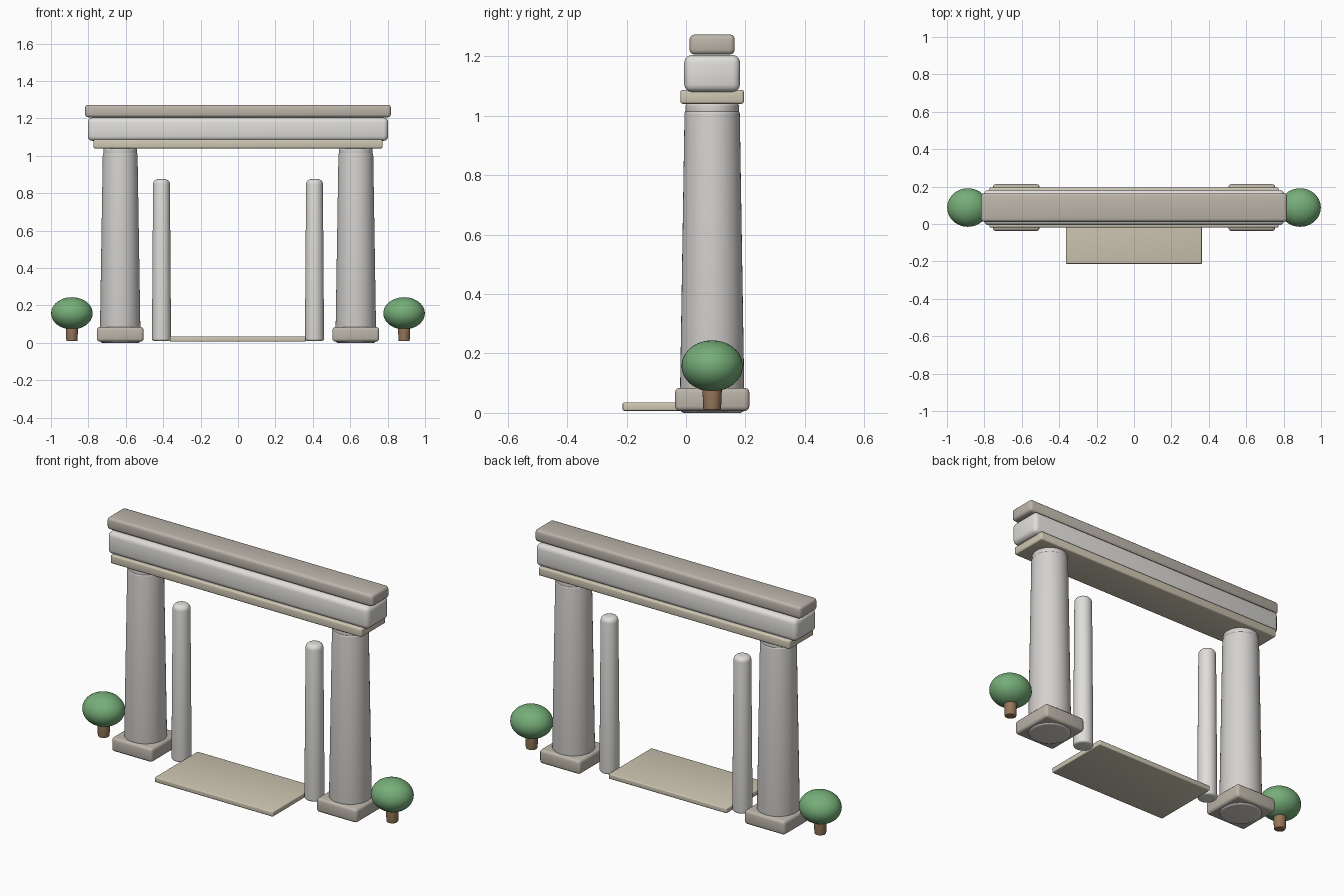
import bpy, bmesh, math

if "Cube" in bpy.data.objects:
    bpy.data.objects.remove(bpy.data.objects["Cube"])

CY = 0.088  # common depth centre of the gateway


def material(name, rgb):
    m = bpy.data.materials.new(name)
    m.diffuse_color = (*rgb, 1)
    m.use_nodes = True
    m.node_tree.nodes["Principled BSDF"].inputs["Base Color"].default_value = m.diffuse_color
    return m


STONE = material("pale_stone", (0.66, 0.64, 0.62))
LIGHT = material("light_stone", (0.74, 0.73, 0.70))
TAUPE = material("taupe_stone", (0.50, 0.46, 0.40))
SAND = material("sandstone", (0.62, 0.57, 0.45))
GREEN = material("foliage", (0.18, 0.42, 0.19))
BROWN = material("bark", (0.30, 0.18, 0.10))


def finish(bm, name, mat, angle=40):
    bmesh.ops.recalc_face_normals(bm, faces=bm.faces)
    me = bpy.data.meshes.new(name)
    bm.to_mesh(me)
    bm.free()
    me.materials.append(mat)
    ob = bpy.data.objects.new(name, me)
    bpy.context.collection.objects.link(ob)
    bpy.ops.object.select_all(action='DESELECT')
    ob.select_set(True)
    bpy.context.view_layer.objects.active = ob
    bpy.ops.object.shade_smooth_by_angle(angle=math.radians(angle))
    return ob


def block(name, x, y, z, mat, bevel):
    """Rounded box from (min, max) ranges."""
    bm = bmesh.new()
    bmesh.ops.create_cube(bm, size=1)
    for v in bm.verts:
        for i, (a, b) in enumerate((x, y, z)):
            v.co[i] = (a + b) / 2 + v.co[i] * (b - a)
    bmesh.ops.bevel(bm, geom=bm.edges[:], offset=bevel, segments=3,
                    profile=0.5, affect='EDGES')
    return finish(bm, name, mat)


def lathe(name, x, profile, mat, sides=48):
    """Round part from (radius, z) points, capped at both ends."""
    bm = bmesh.new()
    rings = [[bm.verts.new((x + r * math.cos(2 * math.pi * i / sides),
                            CY + r * math.sin(2 * math.pi * i / sides), z))
              for i in range(sides)] for r, z in profile]
    for lo, hi in zip(rings, rings[1:]):
        for i in range(sides):
            j = (i + 1) % sides
            bm.faces.new((lo[i], lo[j], hi[j], hi[i]))
    bm.faces.new(rings[0][::-1])
    bm.faces.new(rings[-1])
    return finish(bm, name, mat)


def rounded(r0, z0, r1, z1, b0, b1, n=5):
    """Tapered cylinder profile with rounded bottom and top rims."""
    a = [math.pi / 2 * i / n for i in range(n + 1)]
    return ([(r0 - b0 * (1 - math.sin(t)), z0 + b0 * (1 - math.cos(t))) for t in a] +
            [(r1 - b1 * (1 - math.cos(t)), z1 - b1 * (1 - math.sin(t))) for t in a])


for side, s in (("left", -1), ("right", 1)):
    # main column with plinth and neck ring
    x = 0.63 * s
    block(f"{side}_plinth", (x - 0.125, x + 0.125), (CY - 0.125, CY + 0.125),
          (0.007, 0.084), TAUPE, 0.015)
    lathe(f"{side}_column", x, rounded(0.109, 0.0, 0.093, 1.018, 0.016, 0.012), STONE)
    lathe(f"{side}_column_neck", x, rounded(0.09, 1.0, 0.09, 1.042, 0.01, 0.01), STONE)

    # slim door post
    lathe(f"{side}_door_post", 0.409 * s,
          rounded(0.051, 0.01, 0.045, 0.875, 0.012, 0.026), LIGHT, 32)

    # small round tree
    tx = 0.888 * s
    lathe(f"{side}_tree_trunk", tx, rounded(0.03, 0.009, 0.034, 0.115, 0.006, 0.006), BROWN, 24)
    bm = bmesh.new()
    bmesh.ops.create_uvsphere(bm, u_segments=40, v_segments=24, radius=1)
    for v in bm.verts:
        v.co = (tx + v.co.x * 0.111, CY + v.co.y * 0.103, 0.158 + v.co.z * 0.086)
    finish(bm, f"{side}_tree_crown", GREEN)

# stacked lintel
block("architrave", (-0.773, 0.773), (CY - 0.107, CY + 0.107), (1.04, 1.087), SAND, 0.008)
block("frieze", (-0.803, 0.803), (CY - 0.094, CY + 0.094), (1.08, 1.204), LIGHT, 0.025)
block("cornice", (-0.818, 0.818), (CY - 0.076, CY + 0.076), (1.206, 1.273), TAUPE, 0.016)

# threshold slab
block("threshold", (-0.364, 0.363), (-0.213, 0.163), (0.007, 0.035), SAND, 0.005)
